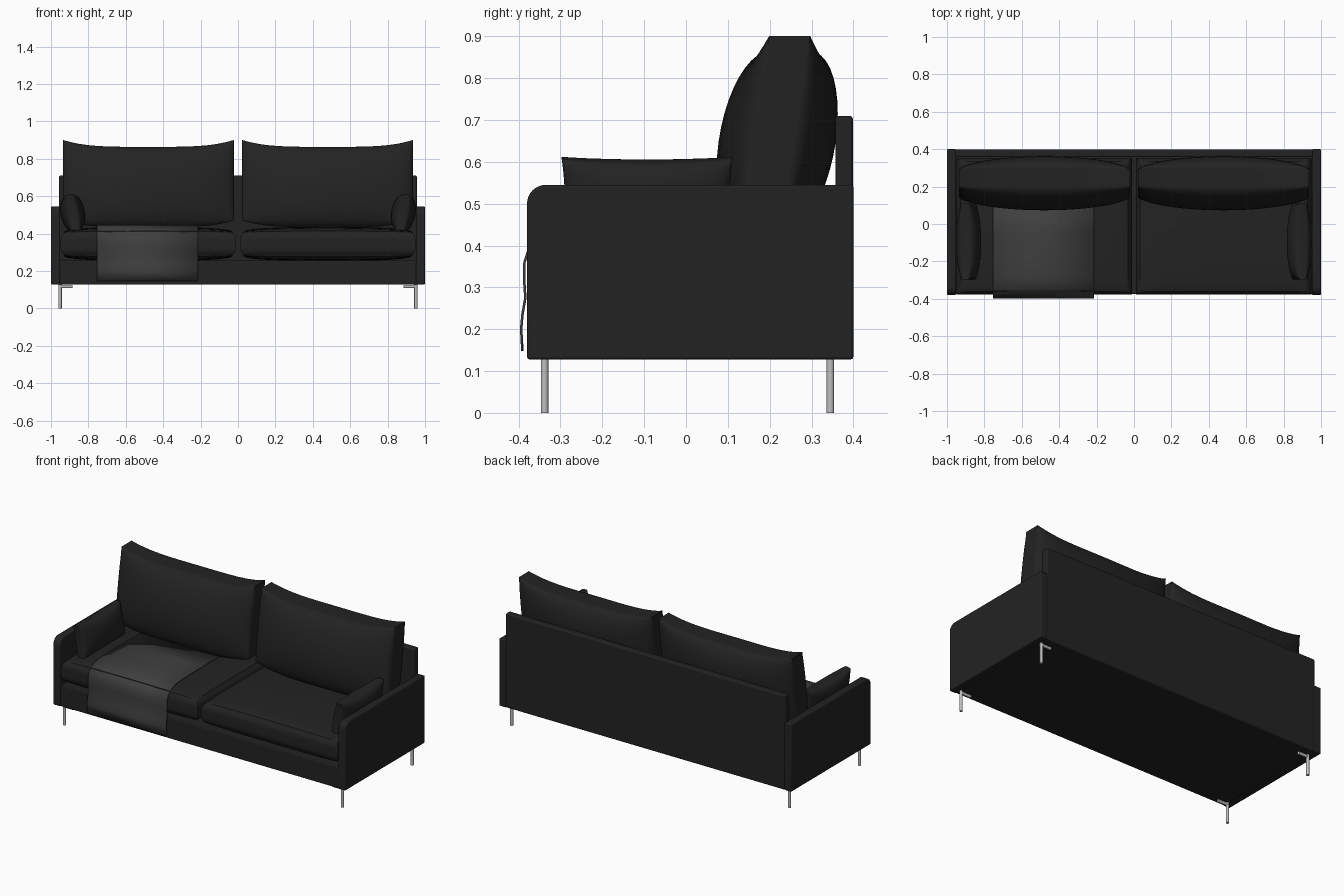
import bpy, bmesh, math
from mathutils import Vector

if "Cube" in bpy.data.objects:
    bpy.data.objects.remove(bpy.data.objects["Cube"])


def material(name, rgb):
    m = bpy.data.materials.new(name)
    m.diffuse_color = (*rgb, 1)
    m.use_nodes = True
    m.node_tree.nodes["Principled BSDF"].inputs["Base Color"].default_value = m.diffuse_color
    return m


FABRIC = material("black fabric", (0.0165, 0.0165, 0.0165))
THROW = material("grey throw", (0.05, 0.05, 0.05))
METAL = material("brushed metal", (0.52, 0.52, 0.52))


def finish(name, bm, mat, smooth=True, bevel=0):
    bmesh.ops.recalc_face_normals(bm, faces=bm.faces[:])
    me = bpy.data.meshes.new(name)
    bm.to_mesh(me)
    bm.free()
    me.materials.append(mat)
    ob = bpy.data.objects.new(name, me)
    bpy.context.collection.objects.link(ob)
    if bevel:
        b = ob.modifiers.new("soft edge", 'BEVEL')
        b.width, b.segments, b.limit_method = bevel, 3, 'ANGLE'
    if smooth:
        bpy.ops.object.select_all(action='DESELECT')
        ob.select_set(True)
        bpy.context.view_layer.objects.active = ob
        bpy.ops.object.shade_smooth_by_angle(angle=math.radians(40))
    return ob


def box(name, lo, hi, mat, bevel):
    bm = bmesh.new()
    bmesh.ops.create_cube(bm, size=1)
    lo, hi = Vector(lo), Vector(hi)
    for v in bm.verts:
        v.co = (lo + hi) / 2 + v.co * (hi - lo)
    return finish(name, bm, mat, False, bevel)


def prism(name, profile, x0, x1, mat, bevel):
    """Extrude a (y, z) outline along x."""
    bm = bmesh.new()
    f = bm.faces.new([bm.verts.new((x0, y, z)) for y, z in profile])
    ext = bmesh.ops.extrude_face_region(bm, geom=[f])["geom"]
    for v in ext:
        if isinstance(v, bmesh.types.BMVert):
            v.co.x = x1
    return finish(name, bm, mat, True, bevel)


def pillow(name, centre, U, V, W, edge, power, sag=0.0, pinch=0.0, rounding=0.0):
    """Puffed cushion: U and V span it, W is its half thickness, edge the rim share."""
    centre, U, V, W = map(Vector, (centre, U, V, W))
    bm = bmesh.new()
    bmesh.ops.create_cube(bm, size=2)
    bmesh.ops.subdivide_edges(bm, edges=bm.edges[:], cuts=19, use_grid_fill=True)
    for p in bm.verts:
        u, v = (math.sin(max(-1, min(1, c)) * math.pi / 2) for c in p.co[:2])
        w = p.co.z
        puff = max(0, (1 - u * u) * (1 - v * v)) ** power
        k = 1 - rounding * w ** 4
        pu = u * k * (1 - pinch * 0.5 * (1 - v * v))
        pv = v * k * (1 - pinch * (1 - u * u))
        p.co = centre + U * pu + V * pv + W * w * (edge + (1 - edge) * puff)
        p.co.z -= sag * (1 - u ** 4)
    return finish(name, bm, FABRIC)


def rod(name, a, b, r):
    a, b = Vector(a), Vector(b)
    bm = bmesh.new()
    bmesh.ops.create_cone(bm, cap_ends=True, segments=16, radius1=r, radius2=r,
                          depth=(b - a).length)
    rot = (b - a).to_track_quat('Z', 'Y')
    for v in bm.verts:
        v.co = rot @ v.co + (a + b) / 2
    return finish(name, bm, METAL)


# Frame: base and back panel
box("base", (-0.955, -0.375, 0.128), (0.955, 0.37, 0.257), FABRIC, 0.005)
box("back_panel", (-0.957, 0.357, 0.128), (0.957, 0.399, 0.71), FABRIC, 0.008)

# Arm outline with a rounded upper front corner
R = 0.045
arm = [(0.4, 0.128), (0.4, 0.545)]
for i in range(9):
    a = math.pi / 2 * (1 + i / 8)
    arm.append((-0.38 + R + R * math.cos(a), 0.545 - R + R * math.sin(a)))
arm.append((-0.38, 0.128))

for side, s in (("left", -1), ("right", 1)):
    prism(side + "_arm", arm, s * 0.952, s * 1.0, FABRIC, 0.006)
    # Seat and back cushions
    pillow(side + "_seat_cushion", (s * 0.48, -0.013, 0.345), (0.469, 0, 0),
           (0, 0.364, 0), (0, 0, 0.092), 0.62, 0.3, rounding=0.035)
    pillow(side + "_back_cushion", (s * 0.479, 0.218, 0.686), (0.457, 0, 0),
           (0, 0.03, 0.215), (0, 0.14, 0), 0.35, 0.5, sag=0.037)
    # Small pillow leaning on the arm
    pillow(side + "_arm_pillow", (s * 0.884, -0.093, 0.511), (0, 0.204, 0),
           (s * 0.018, 0, 0.098), (s * 0.064, 0, -0.012), 0.25, 0.45, pinch=0.07)
    # Legs: upright rod with a short bracket turned inwards
    for end, y in (("front", -0.338), ("back", 0.345)):
        rod(f"{side}_{end}_leg", (s * 0.951, y, 0), (s * 0.951, y, 0.128), 0.009)
        rod(f"{side}_{end}_leg_bracket", (s * 0.951, y, 0.117),
            (s * 0.885, y, 0.117), 0.009)

# Throw draped over the left seat
drape = [(0.12, 0.442), (-0.05, 0.442), (-0.2, 0.441), (-0.29, 0.436), (-0.345, 0.421),
         (-0.375, 0.393), (-0.386, 0.36), (-0.387, 0.32), (-0.384, 0.275),
         (-0.391, 0.235), (-0.394, 0.2), (-0.391, 0.148)]
bm = bmesh.new()
rows = [[bm.verts.new((x, y, z)) for x in (-0.755, -0.485, -0.215)] for y, z in drape]
for a, b in zip(rows, rows[1:]):
    for i in range(2):
        bm.faces.new((a[i], a[i + 1], b[i + 1], b[i]))
throw = finish("throw", bm, THROW)
sol = throw.modifiers.new("thickness", 'SOLIDIFY')
sol.thickness, sol.offset = 0.006, 0
